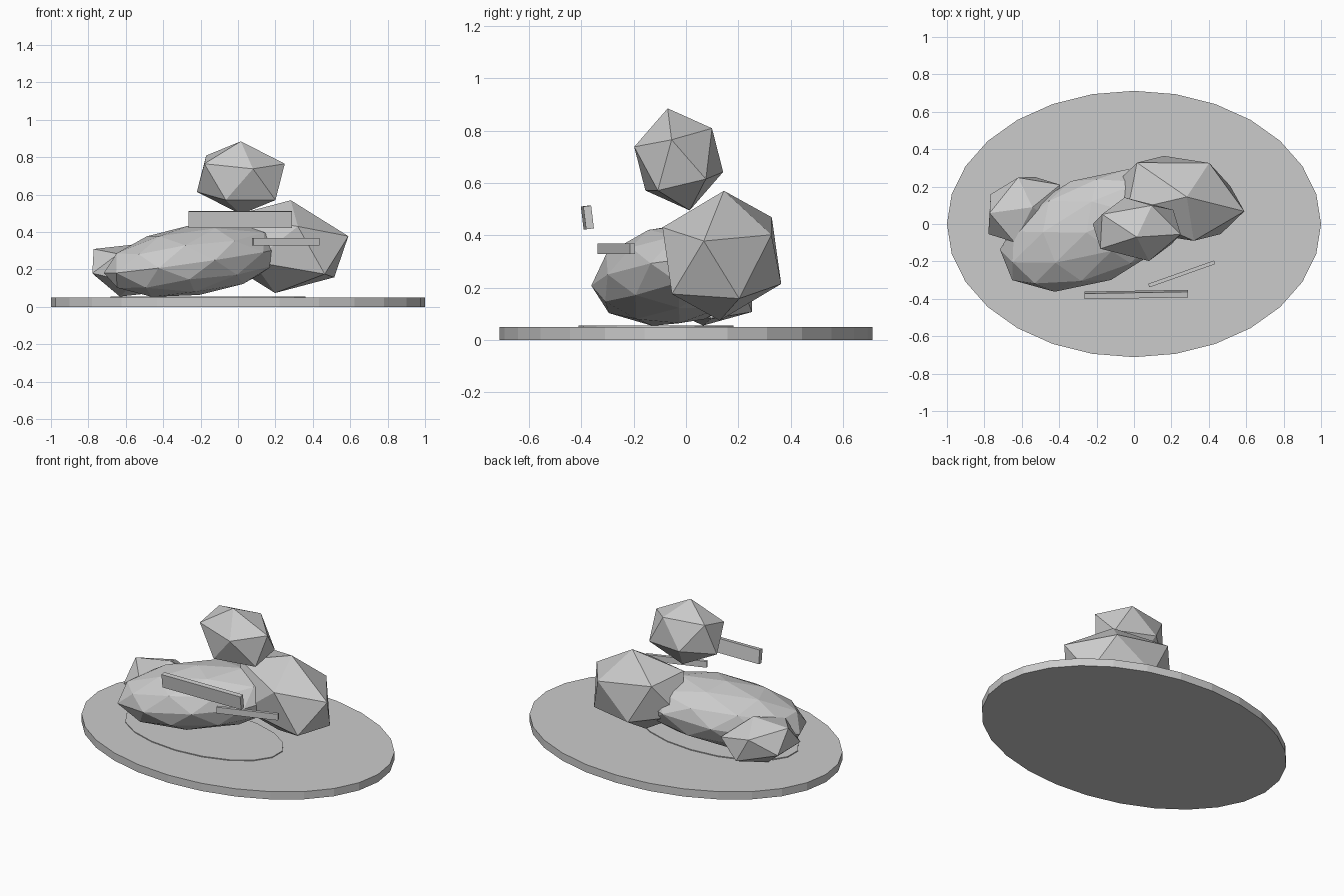
import bpy, bmesh, math
from mathutils import Vector, Matrix, Euler

if "Cube" in bpy.data.objects:
    bpy.data.objects.remove(bpy.data.objects["Cube"])


def finish(bm, name):
    bmesh.ops.recalc_face_normals(bm, faces=bm.faces)
    mesh = bpy.data.meshes.new(name)
    bm.to_mesh(mesh)
    bm.free()
    obj = bpy.data.objects.new(name, mesh)
    bpy.context.collection.objects.link(obj)
    return obj


def disc(name, centre, rx, ry, height, sides):
    bm = bmesh.new()
    bmesh.ops.create_cone(bm, cap_ends=True, segments=sides, radius1=1, radius2=1, depth=1)
    bmesh.ops.scale(bm, vec=(rx, ry, height), verts=bm.verts)
    bmesh.ops.translate(bm, vec=centre, verts=bm.verts)
    return finish(bm, name)


def bar(name, centre, size, rot):
    bm = bmesh.new()
    bmesh.ops.create_cube(bm, size=1)
    m = Matrix.LocRotScale(Vector(centre), Euler([math.radians(a) for a in rot]), Vector(size))
    bmesh.ops.transform(bm, matrix=m, verts=bm.verts)
    return finish(bm, name)


def faceted_rock(name, centre, apex, corner_a, corner_b):
    """Stretched icosahedron set by its centre and the corners of one face."""
    c = Vector(centre)
    z = Vector(apex) - c
    k = 1 / math.sqrt(5)
    w0 = (Vector(corner_a) - c - k * z) / (2 * k)
    w1 = (Vector(corner_b) - c - k * z) / (2 * k)
    t = math.radians(72)
    x = w0
    y = (w1 - math.cos(t) * x) / math.sin(t)
    bm = bmesh.new()
    bmesh.ops.create_icosphere(bm, subdivisions=1, radius=1)
    for v in bm.verts:
        p = v.co.copy()
        # upper ring of the unit icosahedron starts on the +x axis
        v.co = c + p.x * x + p.y * y + p.z * z
    return finish(bm, name)


# Oval base and thin patch on it
disc("base", (0, 0, 0.025), 1.0, 0.712, 0.05, 28)
disc("ground_patch", (-0.16, -0.115, 0.0525), 0.53, 0.296, 0.006, 18)

# Large rounded boulder
bm = bmesh.new()
bmesh.ops.create_icosphere(bm, subdivisions=2, radius=1)
m = Matrix.LocRotScale(Vector((-0.23, -0.035, 0.25)),
                       Euler((0, math.radians(-8), math.radians(22))),
                       Vector((0.52, 0.285, 0.188)))
bmesh.ops.transform(bm, matrix=m, verts=bm.verts)
finish(bm, "large_boulder")

# Angular rocks
faceted_rock("top_rock", (0.015, -0.028, 0.69), (0.015, -0.07, 0.885),
             (0.25, -0.055, 0.765), (0.08, -0.198, 0.738))
faceted_rock("right_rock", (0.24, 0.137, 0.322), (0.282, 0.145, 0.57),
             (0.59, 0.068, 0.378), (0.32, -0.09, 0.43))
faceted_rock("left_rock", (-0.587, 0.078, 0.195), (-0.542, 0.09, 0.335),
             (-0.395, 0.21, 0.21), (-0.62, 0.248, 0.264))

# Sign boards in front
bar("upper_board", (0.012, -0.377, 0.468), (0.555, 0.03, 0.088), (7, 0, 1))
bar("lower_board", (0.255, -0.267, 0.348), (0.374, 0.02, 0.04), (0, 0, 19.5))
